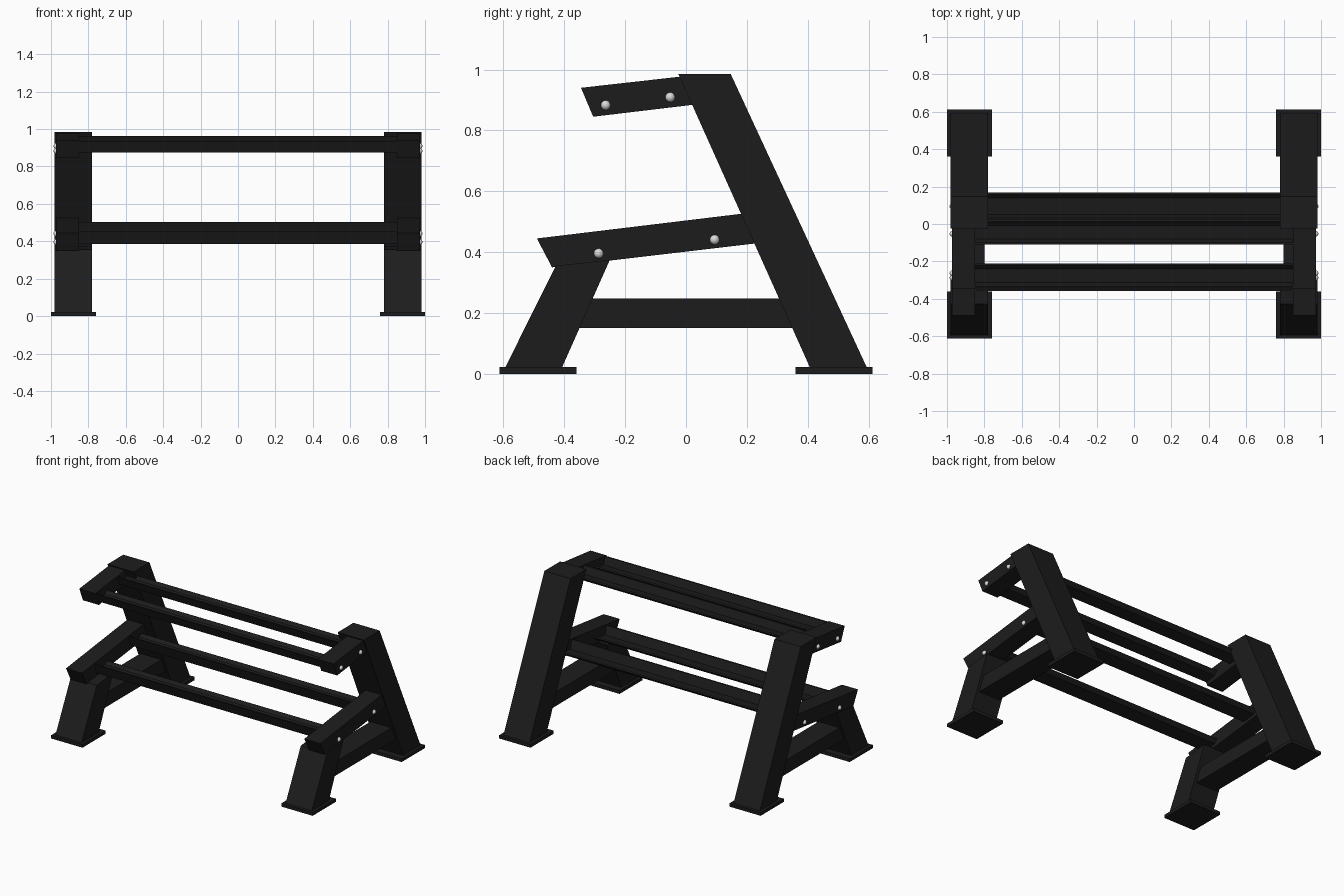
import bpy, bmesh
from mathutils import Matrix, Vector

if "Cube" in bpy.data.objects:
    bpy.data.objects.remove(bpy.data.objects["Cube"], do_unlink=True)


def make_material(name, value, metallic, roughness):
    mat = bpy.data.materials.new(name)
    mat.use_nodes = True
    color = (value, value, value, 1)
    mat.diffuse_color = color
    bsdf = mat.node_tree.nodes["Principled BSDF"]
    bsdf.inputs["Base Color"].default_value = color
    bsdf.inputs["Metallic"].default_value = metallic
    bsdf.inputs["Roughness"].default_value = roughness
    return mat


black = make_material("black_powder_coat", 0.012, 0, 0.6)
steel = make_material("light_steel", 0.7, 0, 0.4)


def finish(name, bm, mat):
    bmesh.ops.recalc_face_normals(bm, faces=bm.faces)
    mesh = bpy.data.meshes.new(name)
    bm.to_mesh(mesh)
    bm.free()
    mesh.materials.append(mat)
    obj = bpy.data.objects.new(name, mesh)
    bpy.context.collection.objects.link(obj)
    return obj


def extrude_profile(name, profile, x0, x1):
    """Extrude a closed (y, z) profile along x."""
    bm = bmesh.new()
    face = bm.faces.new([bm.verts.new((x0, y, z)) for y, z in profile])
    moved = bmesh.ops.extrude_face_region(bm, geom=[face])["geom"]
    bmesh.ops.translate(bm, vec=Vector((x1 - x0, 0, 0)),
                        verts=[v for v in moved if isinstance(v, bmesh.types.BMVert)])
    return finish(name, bm, black)


def box_profile(y0, y1, z0, z1):
    return [(y0, z0), (y1, z0), (y1, z1), (y0, z1)]


# Side frame parts: profile, inner x, outer x
side_parts = {
    "back_leg": ([(0.41, 0.015), (0.597, 0.015), (0.147, 0.985), (-0.025, 0.985)], 0.78, 0.98),
    "front_leg": ([(-0.597, 0.015), (-0.41, 0.015), (-0.25, 0.375), (-0.428, 0.355)], 0.78, 0.98),
    "back_foot": (box_profile(0.36, 0.613, 0, 0.022), 0.76, 1.0),
    "front_foot": (box_profile(-0.613, -0.36, 0, 0.022), 0.76, 1.0),
    "side_brace": (box_profile(-0.38, 0.36, 0.15, 0.247), 0.80, 0.96),
    "lower_arm": ([(-0.44, 0.35), (0.24, 0.43), (0.19, 0.527), (-0.49, 0.445)], 0.85, 0.972),
    "upper_arm": ([(-0.305, 0.845), (0.03, 0.885), (-0.015, 0.977), (-0.345, 0.94)], 0.85, 0.972),
}
for side, label in ((1, "left"), (-1, "right")):
    for name, (profile, inner, outer) in side_parts.items():
        extrude_profile(f"{label}_{name}", profile, side * inner, side * outer)

# Sheet-metal shelf rails: tall front lip, sloping plate, short bent-up back edge
SLOPE, LEAN, BEND, SHEET = 0.12, 0.025, 0.025, 0.01


def rail_profile(y, z, depth, lip):
    flat = depth - BEND
    bend_z = z + flat * SLOPE
    return [(y - LEAN, z + lip), (y, z), (y + flat, bend_z),
            (y + depth, bend_z + BEND), (y + depth - SHEET, bend_z + BEND + SHEET / 2),
            (y + flat - SHEET / 2, bend_z + SHEET), (y + SHEET / 2, z + SHEET),
            (y - LEAN + SHEET, z + lip)]


rails = {
    "lower_front_rail": (-0.332, 0.386, 0.122, 0.069),
    "lower_back_rail": (0.046, 0.431, 0.122, 0.071),
    "upper_front_rail": (-0.318, 0.876, 0.108, 0.06),
    "upper_back_rail": (-0.085, 0.904, 0.108, 0.06),
}
for name, shape in rails.items():
    extrude_profile(name, rail_profile(*shape), -0.86, 0.86)

# Domed bolts on the outer faces of the arms
bolts = {
    "lower_front_bolt": (-0.287, 0.396),
    "lower_back_bolt": (0.094, 0.441),
    "upper_front_bolt": (-0.264, 0.883),
    "upper_back_bolt": (-0.052, 0.909),
}
for side, label in ((1, "left"), (-1, "right")):
    for name, (y, z) in bolts.items():
        bm = bmesh.new()
        bmesh.ops.create_uvsphere(bm, u_segments=16, v_segments=10, radius=0.016,
                                  matrix=Matrix.Translation((side * 0.97, y, z)))
        for face in bm.faces:
            face.smooth = True
        finish(f"{label}_{name}", bm, steel)
